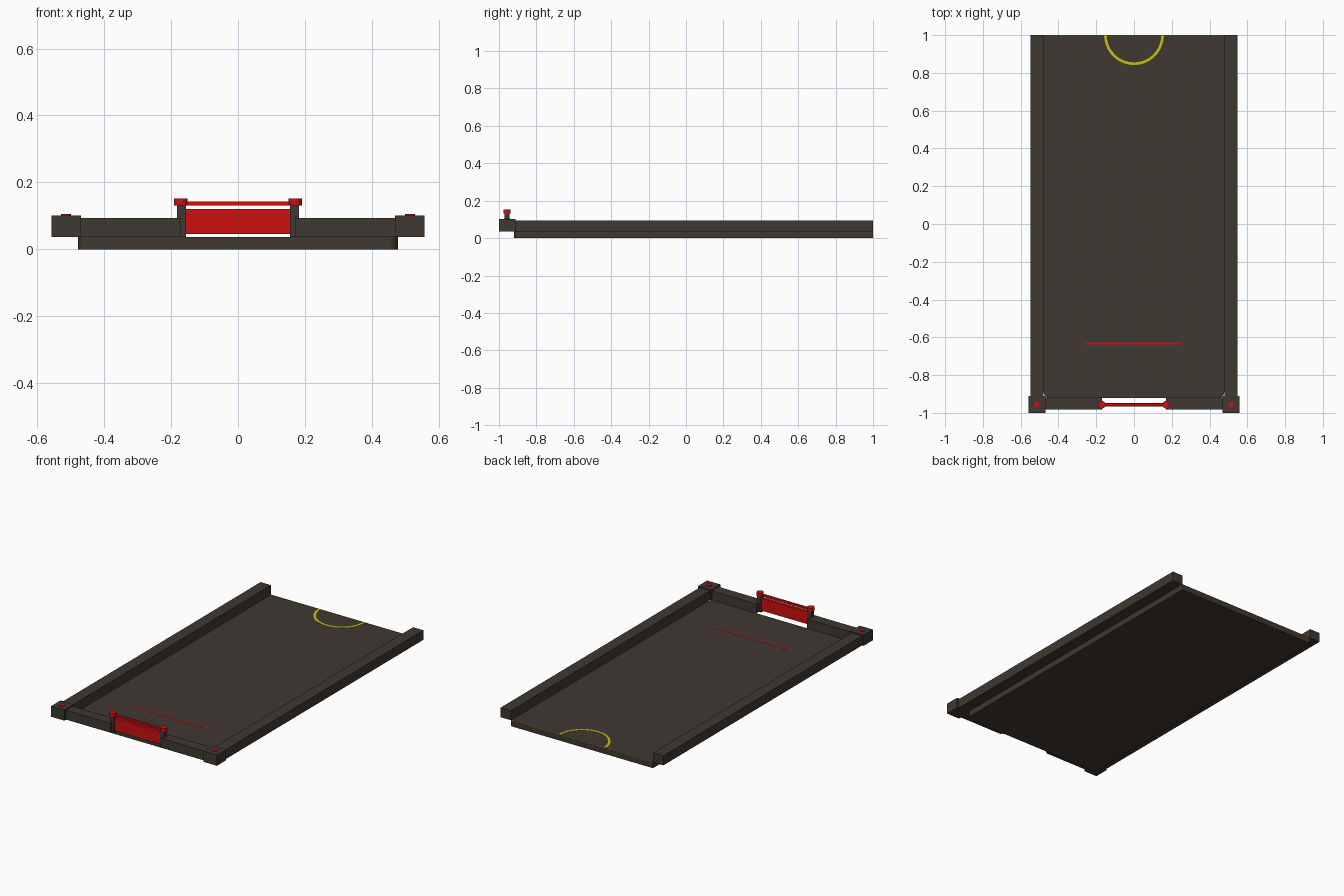
import bpy, bmesh, math

if "Cube" in bpy.data.objects:
    bpy.data.objects.remove(bpy.data.objects["Cube"])


def material(name, rgb):
    m = bpy.data.materials.new(name)
    m.diffuse_color = (*rgb, 1)
    m.use_nodes = True
    m.node_tree.nodes["Principled BSDF"].inputs["Base Color"].default_value = m.diffuse_color
    return m


DARK = material("dark_wood", (0.050, 0.040, 0.031))
RED = material("red", (0.62, 0.005, 0.005))
YELLOW = material("yellow", (0.60, 0.51, 0.007))


def finish(name, bm, mat):
    bmesh.ops.recalc_face_normals(bm, faces=bm.faces)
    me = bpy.data.meshes.new(name)
    bm.to_mesh(me)
    bm.free()
    me.materials.append(mat)
    ob = bpy.data.objects.new(name, me)
    bpy.context.collection.objects.link(ob)
    return ob


def prism(name, pts, z0, z1, mat):
    """Extrude a flat outline from z0 up to z1."""
    bm = bmesh.new()
    f = bm.faces.new([bm.verts.new((x, y, z0)) for x, y in pts])
    top = bmesh.ops.extrude_face_region(bm, geom=[f])["geom"]
    for v in top:
        if isinstance(v, bmesh.types.BMVert):
            v.co.z = z1
    return finish(name, bm, mat)


def box(name, x0, x1, y0, y1, z0, z1, mat):
    return prism(name, [(x0, y0), (x1, y0), (x1, y1), (x0, y1)], z0, z1, mat)


def arc(cx, cy, r, a0, a1, n):
    return [(cx + r * math.cos(math.radians(a0 + (a1 - a0) * i / n)),
             cy + r * math.sin(math.radians(a0 + (a1 - a0) * i / n))) for i in range(n + 1)]


def disc(name, x, y, r, z0, z1, mat, n=16):
    ob = prism(name, arc(x, y, r, 0, 360 - 360 / n, n - 1), z0, z1, mat)
    for p in ob.data.polygons:
        p.use_smooth = abs(p.normal.z) < 0.5
    ob.data.set_sharp_from_angle(angle=math.radians(40))
    return ob


FLOOR = 0.036

# Playing floor with rounded front corners
outline = [(0.478, 1), (-0.478, 1)]
outline += arc(-0.448, -0.89, 0.03, 180, 270, 6) + arc(0.448, -0.89, 0.03, 270, 360, 6)
prism("floor_slab", outline, 0, FLOOR, DARK)

for s, side in ((-1, "left"), (1, "right")):
    def span(a, b):
        return sorted((s * a, s * b))
    # Rails, corner blocks and their red studs
    box(side + "_side_rail", *span(0.478, 0.548), -0.92, 1, FLOOR, 0.094, DARK)
    box(side + "_front_rail", *span(0.17, 0.48), -0.983, -0.919, FLOOR, 0.093, DARK)
    box(side + "_corner_block", *span(0.469, 0.558), -1, -0.911, FLOOR, 0.101, DARK)
    disc(side + "_corner_stud", s * 0.514, -0.957, 0.015, 0.100, 0.105, RED)
    # Goal posts and caps
    box(side + "_goal_post", *span(0.155, 0.183), -0.971, -0.943, FLOOR, 0.135, DARK)
    disc(side + "_goal_post_cap", s * 0.171, -0.957, 0.020, 0.131, 0.152, RED)

# Goal panel and crossbar
box("goal_panel", -0.158, 0.158, -0.966, -0.947, 0.046, 0.121, RED)
box("goal_crossbar", -0.158, 0.158, -0.963, -0.951, 0.131, 0.143, RED)

# Painted floor markings
M = FLOOR + 0.001
box("goal_line", -0.255, 0.255, -0.637, -0.627, FLOOR - 0.002, M, RED)
prism("centre_circle", arc(0, 1, 0.158, 180, 360, 40) + arc(0, 1, 0.144, 360, 180, 40),
      FLOOR - 0.002, M, YELLOW)
box("centre_line", -0.478, 0.478, 0.997, 1, FLOOR - 0.001, M, YELLOW)
